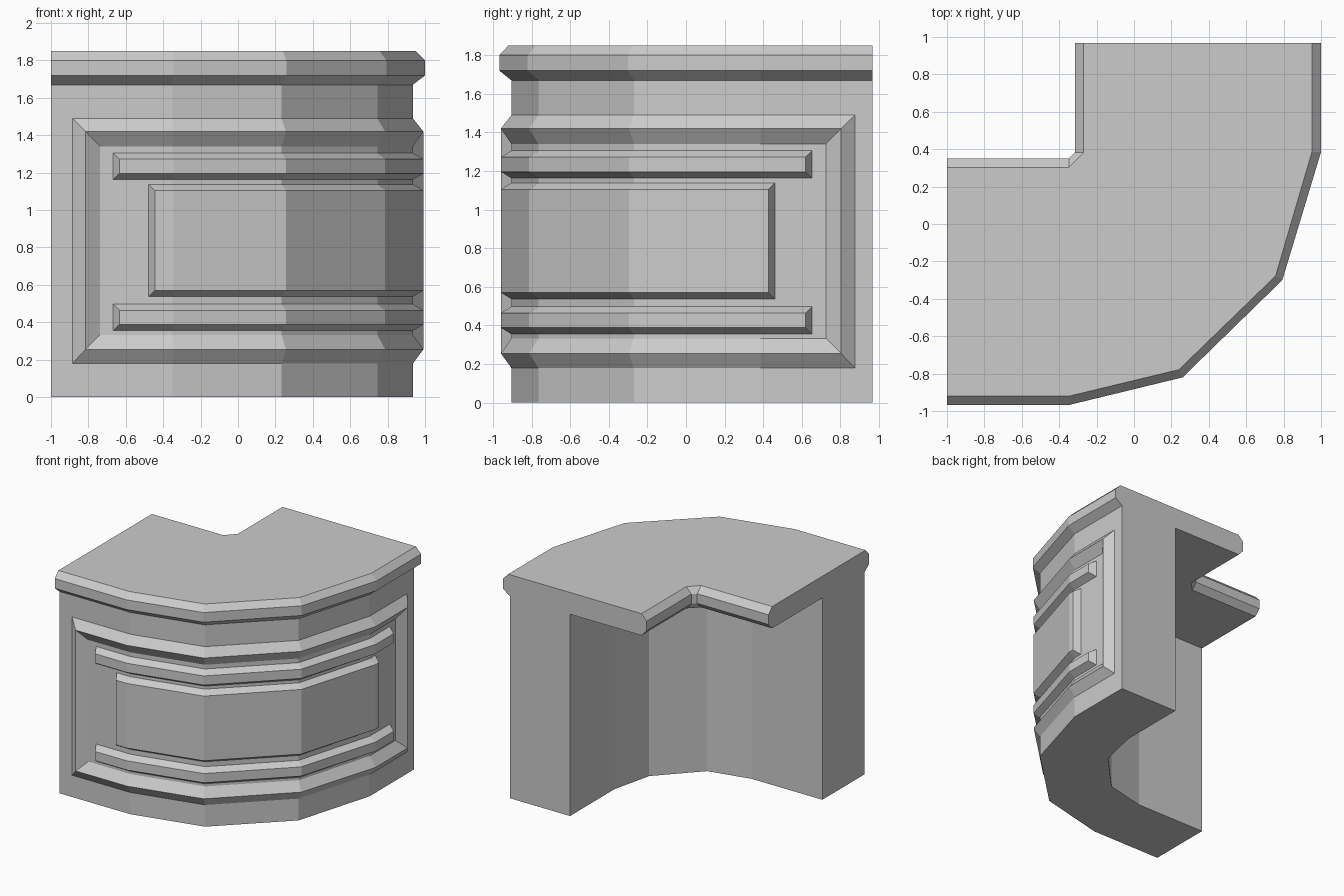
import bpy
import bmesh

if "Cube" in bpy.data.objects:
    bpy.data.objects.remove(bpy.data.objects["Cube"], do_unlink=True)

grey = bpy.data.materials.new("plain grey")
grey.use_nodes = True
shade = (0.6, 0.6, 0.6, 1)
grey.diffuse_color = shade
grey.node_tree.nodes["Principled BSDF"].inputs["Base Color"].default_value = shade

# Plan outlines, from the left end round the curve to the rear end
END = 0.967
WALL = [(-1, -0.905), (-0.35, -0.905), (0.233, -0.765), (0.745, -0.27), (0.935, 0.385), (0.935, END)]
RIM = [(-1, -END), (-0.345, -END), (0.26, -0.82), (0.793, -0.3), (1, 0.385), (1, END)]
INNER = [(-1, -0.355), (-0.35, -0.355), (0, -0.275), (0.305, 0.045), (0.385, 0.385), (0.385, END)]
TOP_BACK = [(-1, 0.302), (-0.348, 0.302), (-0.27, 0.382), (-0.27, END)]
RIM_BACK = [(-1, 0.35), (-0.348, 0.35), (-0.316, 0.382), (-0.316, END)]
PEAK = 0.87


def outline(out, x_start=-1, y_end=END):
    """Front outline pushed from the wall towards the rim, trimmed at both ends."""
    pts = [(a[0] + (b[0] - a[0]) * out, a[1] + (b[1] - a[1]) * out) for a, b in zip(WALL, RIM)]
    pts[0] = (x_start, pts[0][1])
    pts[-1] = (pts[-1][0], y_end)
    return pts


def at(z, pts):
    return [(x, y, z) for x, y in pts]


def band(out, x_start, y_end, low, high):
    """Closed loop around a strip of the curved front."""
    pts = outline(out, x_start, y_end)
    return at(low, pts) + at(high, pts)[::-1]


def loft(name, loops, cap="strip", ring=False):
    """Bridge equal loops; close the ends, or join last to first for a ring."""
    bm = bmesh.new()
    rows = [[bm.verts.new(p) for p in loop] for loop in loops]
    n = len(rows[0])
    pairs = list(zip(rows, rows[1:]))
    if ring:
        pairs.append((rows[-1], rows[0]))
    for a, b in pairs:
        for i in range(n):
            j = (i + 1) % n
            bm.faces.new((a[i], a[j], b[j], b[i]))
    if not ring:
        for row in (rows[0], rows[-1]):
            if cap == "ngon":
                bm.faces.new(row)
            else:
                for i in range(n // 2 - 1):
                    bm.faces.new((row[i], row[i + 1], row[n - 2 - i], row[n - 1 - i]))
    bmesh.ops.recalc_face_normals(bm, faces=bm.faces)
    mesh = bpy.data.meshes.new(name)
    bm.to_mesh(mesh)
    bm.free()
    mesh.materials.append(grey)
    obj = bpy.data.objects.new(name, mesh)
    bpy.context.collection.objects.link(obj)
    return obj


# Curved desk wall
plan = WALL + INNER[::-1]
loft("desk_wall", [at(0, plan), at(1.67, plan)])

# Counter slab with chamfered rim front and back
loft("counter_top", [
    at(1.67, outline(0) + TOP_BACK[::-1]),
    at(1.72, RIM + RIM_BACK[::-1]),
    at(1.80, RIM + RIM_BACK[::-1]),
    at(1.85, outline(0.25) + TOP_BACK[::-1]),
], cap="ngon")

# Ridged picture-frame moulding
loft("frame_moulding", [
    band(0, -0.885, 0.876, 0.18, 1.49),
    band(PEAK, -0.815, 0.803, 0.255, 1.42),
    band(0, -0.737, 0.725, 0.333, 1.34),
], ring=True)


# Bevelled raised strips and centre panel
def raised(name, x_start, y_end, low, high):
    bevel = 0.033
    loft(name, [
        band(0, x_start, y_end, low, high),
        band(PEAK, x_start + bevel, y_end - bevel, low + bevel, high - bevel),
    ])


raised("upper_bar", -0.667, 0.652, 1.163, 1.305)
raised("lower_bar", -0.667, 0.652, 0.355, 0.497)
raised("centre_panel", -0.478, 0.461, 0.537, 1.138)
